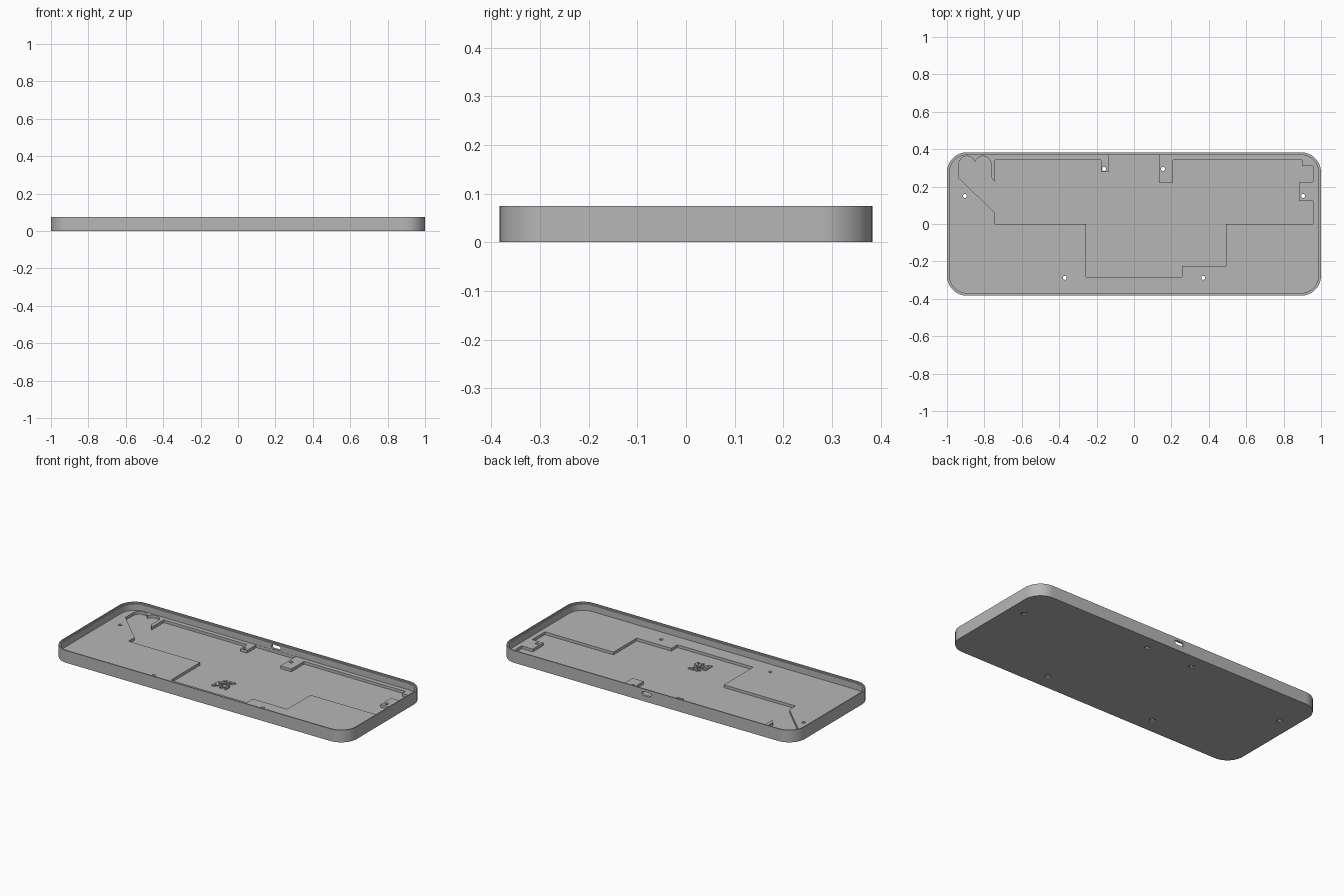
import bpy, bmesh, math, random
from mathutils import Vector, Matrix

old = bpy.data.objects.get("Cube")
if old:
    bpy.data.objects.remove(old, do_unlink=True)

grey = bpy.data.materials.new("plain grey")
grey.use_nodes = True
colour = (0.47, 0.47, 0.47, 1)
grey.diffuse_color = colour
grey.node_tree.nodes["Principled BSDF"].inputs["Base Color"].default_value = colour

HALF_X, HALF_Y, HEIGHT = 1.0, 0.383, 0.075
WALL, LIP = 0.014, 0.007
FLOOR, POCKET = 0.028, 0.011


def arc(cx, cy, r, start, end, steps):
    angles = [math.radians(start + (end - start) * i / steps) for i in range(steps + 1)]
    return [(cx + r * math.cos(a), cy + r * math.sin(a)) for a in angles]


def rounded_rect(hx, hy, r, steps=16):
    points = []
    for i, (sx, sy) in enumerate([(1, 1), (-1, 1), (-1, -1), (1, -1)]):
        points += arc(sx * (hx - r), sy * (hy - r), r, 90 * i, 90 * i + 90, steps)
    return points


def prism(name, outline, z0, z1, matrix=None):
    bm = bmesh.new()
    face = bm.faces.new([bm.verts.new((x, y, z0)) for x, y in outline])
    lifted = bmesh.ops.extrude_face_region(bm, geom=[face])["geom"]
    bmesh.ops.translate(bm, vec=(0, 0, z1 - z0),
                        verts=[g for g in lifted if isinstance(g, bmesh.types.BMVert)])
    bmesh.ops.recalc_face_normals(bm, faces=bm.faces)
    if matrix:
        bmesh.ops.transform(bm, matrix=matrix, verts=bm.verts)
    mesh = bpy.data.meshes.new(name)
    bm.to_mesh(mesh)
    bm.free()
    mesh.materials.append(grey)
    obj = bpy.data.objects.new(name, mesh)
    bpy.context.collection.objects.link(obj)
    return obj


def activate(obj):
    bpy.ops.object.select_all(action="DESELECT")
    obj.select_set(True)
    bpy.context.view_layer.objects.active = obj


def carve(target, cutter):
    cutter.hide_render = True
    mod = target.modifiers.new("carve", "BOOLEAN")
    mod.operation, mod.solver, mod.object = "DIFFERENCE", "EXACT", cutter
    activate(target)
    bpy.ops.object.modifier_apply(modifier=mod.name)
    bpy.data.objects.remove(cutter, do_unlink=True)


# Outer shell with a stepped rim and a hollow inside
case = prism("case_tray", rounded_rect(HALF_X, HALF_Y, 0.107), 0, HEIGHT)
for inset, depth in [(LIP, HEIGHT - 0.008), (WALL, FLOOR)]:
    outline = rounded_rect(HALF_X - inset, HALF_Y - inset, 0.107 - inset)
    carve(case, prism("hollow_cutter", outline, depth, HEIGHT + 0.1))

# Recess for the circuit board, leaving screw tabs standing
back = HALF_Y - WALL - 0.001
recess = [(-0.743, 0.342), (-0.176, 0.342), (-0.176, 0.278), (-0.134, 0.278),
          (-0.134, back), (0.134, back), (0.134, 0.219), (0.209, 0.219),
          (0.209, 0.342), (0.898, 0.342), (0.898, 0.31), (0.957, 0.31),
          (0.957, 0.225), (0.882, 0.225), (0.882, 0.123), (0.957, 0.123),
          (0.957, 0), (0.492, 0), (0.492, -0.225), (0.257, -0.225),
          (0.257, -0.283), (-0.257, -0.283), (-0.257, 0), (-0.743, 0),
          (-0.743, 0.059), (-0.936, 0.246)]
# Two-lobed bay at the back corner
recess += arc(-0.893, 0.32, 0.043, 180, 20, 12)
recess += arc(-0.808, 0.32, 0.043, 160, 0, 12)
recess += [(-0.765, 0.25), (-0.743, 0.225)]
carve(case, prism("recess_cutter", recess, POCKET, FLOOR + 0.05))

# Screw holes with wider seats underneath
for x, y in [(-0.904, 0.15), (0.904, 0.15), (-0.16, 0.294),
             (0.155, 0.294), (-0.37, -0.288), (0.37, -0.288)]:
    for r, top in [(0.016, 0.007), (0.0105, 0.06)]:
        ring = arc(x, y, r, 0, 345, 23)
        carve(case, prism("screw_cutter", ring, -0.02, top))

# Cable port through the back wall
turn = Matrix.Translation((0, HALF_Y, 0.047)) @ Matrix.Rotation(math.pi / 2, 4, "X")
carve(case, prism("port_cutter", rounded_rect(0.031, 0.0125, 0.012, 8), -0.05, 0.05, turn))

activate(case)
bpy.ops.object.shade_smooth_by_angle(angle=math.radians(30))

# Small square relief of raised cells on the recess floor
random.seed(4)
bm = bmesh.new()
count, cell = 9, 0.0108
for i in range(count):
    for j in range(count):
        if random.random() < 0.5:
            place = Vector(((i - count // 2) * cell, -0.137 + (j - count // 2) * cell, POCKET + 0.002))
            size = Matrix.Diagonal((cell * 0.96, cell * 0.96, 0.008, 1))
            bmesh.ops.create_cube(bm, size=1, matrix=Matrix.Translation(place) @ size)
mesh = bpy.data.meshes.new("floor_relief")
bm.to_mesh(mesh)
bm.free()
mesh.materials.append(grey)
bpy.context.collection.objects.link(bpy.data.objects.new("floor_relief", mesh))
